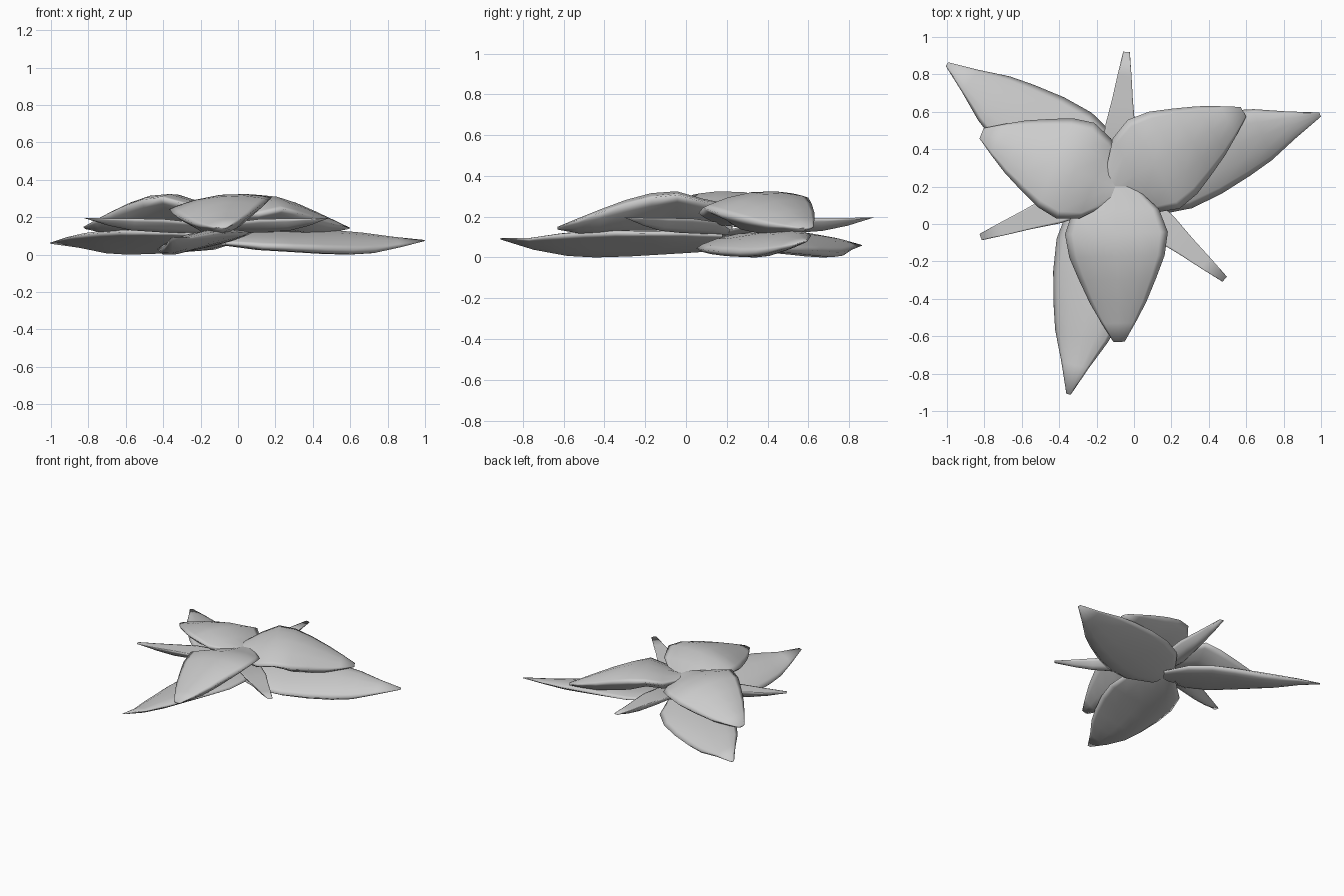
import bpy, math

if "Cube" in bpy.data.objects:
    bpy.data.objects.remove(bpy.data.objects["Cube"])

CENTRE = (-0.10, 0.20)
COLS = [-1, -0.85, -0.5, 0, 0.5, 0.85, 1]


def leaf(name, tip, stations, top, bottom, tip_z=None):
    """Closed fleshy leaf from the centre to a tip; top and bottom skins share the rim.
    stations: (fraction along, half width, middle z, cross-section strength)
    top, bottom: height offset at each column, clockwise edge first."""
    dx, dy = tip[0] - CENTRE[0], tip[1] - CENTRE[1]
    length = math.hypot(dx, dy)
    nx, ny = -dy / length, dx / length
    # closed ring: over the top, then back along the underside
    ring = list(zip(COLS, top)) + list(zip(COLS, bottom))[-2:0:-1]
    m = len(ring)
    verts, faces = [], []
    for i, (t, half, z, strength) in enumerate(stations):
        if tip_z is not None and i == len(stations) - 1:
            z = tip_z
        for u, off in ring:
            verts.append((CENTRE[0] + dx * t + nx * half * u,
                          CENTRE[1] + dy * t + ny * half * u,
                          z + off * strength))
    for i in range(len(stations) - 1):
        for j in range(m):
            a, b = i * m + j, i * m + (j + 1) % m
            faces.append((a, a + m, b + m, b))
    last = (len(stations) - 1) * m
    faces.append(tuple(range(last + m - 1, last - 1, -1)))
    mesh = bpy.data.meshes.new(name)
    mesh.from_pydata(verts, [], faces)
    for p in mesh.polygons:
        p.use_smooth = True
    obj = bpy.data.objects.new(name, mesh)
    bpy.context.collection.objects.link(obj)
    return obj


# Three broad upper petals, arching up and tilted like a propeller
upper = [(0, 0.10, 0.26, 0.6), (0.15, 0.23, 0.285, 0.8), (0.30, 0.275, 0.32, 0.9),
         (0.45, 0.255, 0.31, 1.1), (0.60, 0.205, 0.277, 1.0), (0.75, 0.15, 0.232, 0.75),
         (0.88, 0.09, 0.19, 0.42), (1, 0.03, 0.15, 0.08)]
upper_top = [-0.05 * u * u + 0.035 * u for u in COLS]
upper_bottom = [h - 0.17 * (1 - u * u) for h, u in zip(upper_top, COLS)]
for k, tip in enumerate([(-0.815, 0.485), (0.585, 0.60), (-0.08, -0.63)]):
    leaf(f"upper_petal_{k + 1}", tip, upper, upper_top, upper_bottom)

# Three long pointed lower petals, low on the clockwise side
lower = [(0, 0.10, 0.075, 0.5), (0.15, 0.22, 0.065, 0.8), (0.30, 0.245, 0.06, 0.9),
         (0.45, 0.225, 0.055, 1.0), (0.60, 0.185, 0.05, 1.0), (0.72, 0.145, 0.05, 0.85),
         (0.86, 0.075, 0.06, 0.45), (1, 0.012, 0.075, 0.05)]
lower_top = [-0.025, 0.0, 0.035, 0.065, 0.08, 0.077, 0.065]
lower_bottom = [-0.025, -0.048, -0.05, -0.025, 0.01, 0.045, 0.065]
for k, (tip, z) in enumerate([((-1.0, 0.855), 0.06), ((0.995, 0.585), 0.075),
                              ((-0.35, -0.91), 0.09)]):
    leaf(f"lower_petal_{k + 1}", tip, lower, lower_top, lower_bottom, z)

# Three narrow keeled leaves between the petals, nearly flat on top
narrow = [(0, 0.03, 0.11, 0.3), (0.2, 0.09, 0.115, 0.8), (0.45, 0.08, 0.12, 1.0),
          (0.65, 0.055, 0.13, 0.9), (0.82, 0.038, 0.155, 0.55), (1, 0.018, 0.195, 0.03)]
narrow_top = [0.07, 0.07, 0.07, 0.07, 0.07, 0.07, 0.07]
narrow_bottom = [0.07, 0.05, 0.02, 0.0, 0.02, 0.05, 0.07]
for k, tip in enumerate([(-0.04, 0.92), (-0.82, -0.07), (0.485, -0.295)]):
    leaf(f"narrow_leaf_{k + 1}", tip, narrow, narrow_top, narrow_bottom)
